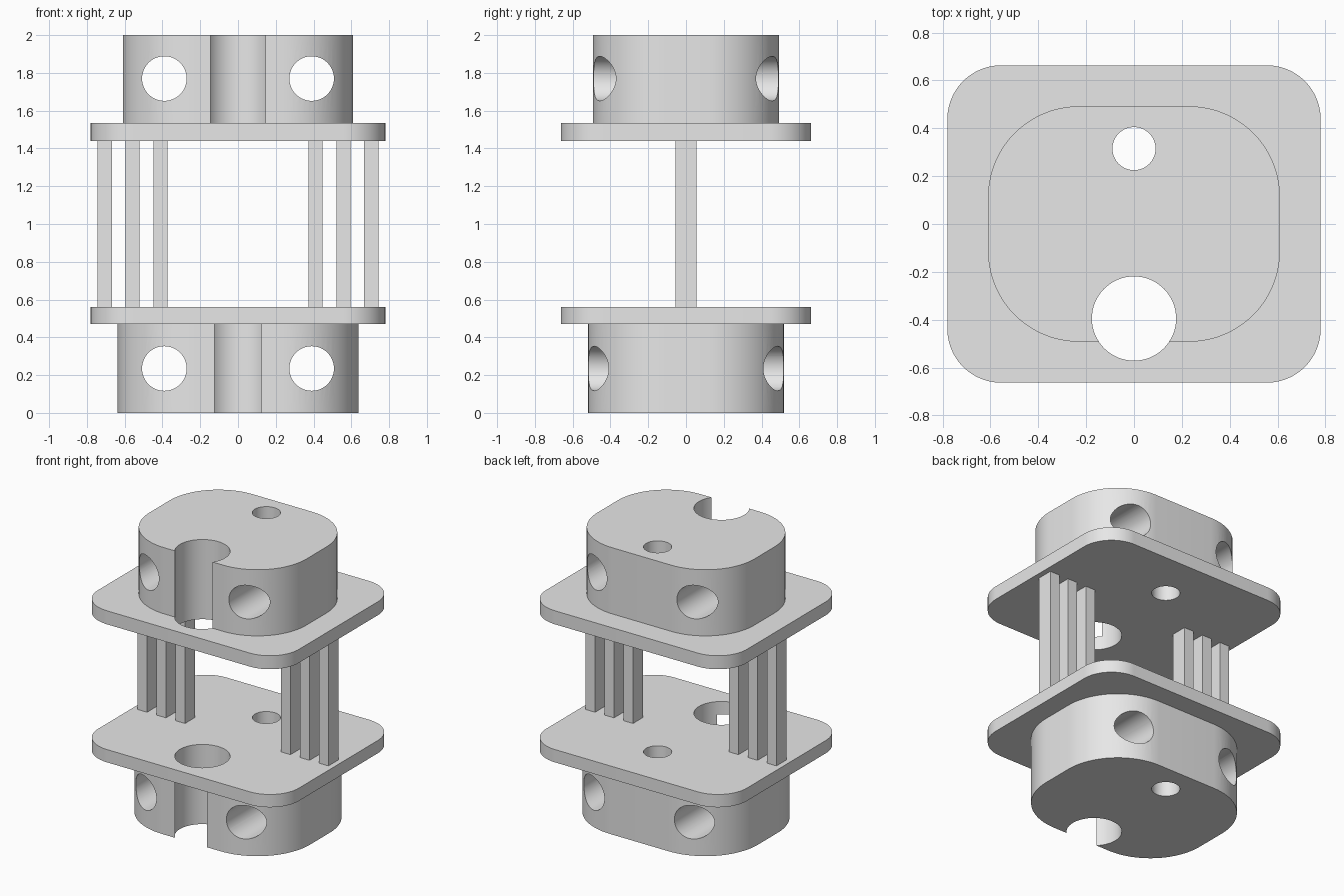
import bpy, bmesh
from math import pi, cos, sin, radians
from mathutils import Matrix

cube = bpy.data.objects.get("Cube")
if cube:
    bpy.data.objects.remove(cube, do_unlink=True)

grey = bpy.data.materials.new("plain grey")
grey.use_nodes = True
grey.diffuse_color = (0.8, 0.8, 0.8, 1)
grey.node_tree.nodes["Principled BSDF"].inputs["Base Color"].default_value = grey.diffuse_color


def add_object(name, bm):
    bmesh.ops.recalc_face_normals(bm, faces=bm.faces)
    mesh = bpy.data.meshes.new(name)
    bm.to_mesh(mesh)
    bm.free()
    mesh.materials.append(grey)
    obj = bpy.data.objects.new(name, mesh)
    bpy.context.collection.objects.link(obj)
    return obj


def rounded_slab(name, hx, hy, radius, z0, z1, steps=20):
    """Rounded rectangle extruded from z0 to z1."""
    bm = bmesh.new()
    verts = []
    for i, (sx, sy) in enumerate([(1, 1), (-1, 1), (-1, -1), (1, -1)]):
        for k in range(steps + 1):
            a = (i + k / steps) * pi / 2
            verts.append(bm.verts.new((sx * (hx - radius) + radius * cos(a),
                                       sy * (hy - radius) + radius * sin(a), z0)))
    base = bm.faces.new(verts)
    top = bmesh.ops.extrude_face_region(bm, geom=[base], use_keep_orig=True)
    moved = [g for g in top["geom"] if isinstance(g, bmesh.types.BMVert)]
    bmesh.ops.translate(bm, verts=moved, vec=(0, 0, z1 - z0))
    return add_object(name, bm)


def cutter(name, radius, centre, along_y=False):
    """Hidden cylinder, long enough to pass right through."""
    turn = Matrix.Rotation(pi / 2 if along_y else 0, 4, "X")
    bm = bmesh.new()
    bmesh.ops.create_cone(bm, cap_ends=True, segments=64, radius1=radius, radius2=radius,
                          depth=6, matrix=Matrix.Translation(centre) @ turn)
    obj = add_object(name, bm)
    obj.hide_render = True
    return obj


def drill(obj, cutters):
    for c in cutters:
        mod = obj.modifiers.new("hole", "BOOLEAN")
        mod.operation = "DIFFERENCE"
        mod.solver = "EXACT"
        mod.object = c
    deps = bpy.context.evaluated_depsgraph_get()
    mesh = bpy.data.meshes.new_from_object(obj.evaluated_get(deps))
    obj.modifiers.clear()
    obj.data = mesh
    bpy.ops.object.select_all(action="DESELECT")
    obj.select_set(True)
    bpy.context.view_layer.objects.active = obj
    bpy.ops.object.shade_smooth_by_angle(angle=radians(30))


# Vertical holes shared by every layer
cutters = [cutter("front_hole_cutter", 0.176, (0, -0.395, 1)),
           cutter("back_hole_cutter", 0.09, (0, 0.315, 1))]
vertical = list(cutters)

# Mounting plates
for name, z0, z1 in [("lower_plate", 0.47, 0.56), ("upper_plate", 1.44, 1.535)]:
    drill(rounded_slab(name, 0.78, 0.663, 0.225, z0, z1), vertical)

# Hubs with a pair of horizontal bores each
for name, hx, hy, radius, z0, z1, bore_z in [
        ("lower_hub", 0.638, 0.52, 0.41, 0, 0.47, 0.235),
        ("upper_hub", 0.61, 0.492, 0.38, 1.535, 2, 1.77)]:
    bores = [cutter(name + "_bore_cutter", 0.118, (s * 0.39, 0, bore_z), True) for s in (-1, 1)]
    drill(rounded_slab(name, hx, hy, radius, z0, z1), vertical + bores)
    cutters += bores

for c in cutters:
    bpy.data.objects.remove(c, do_unlink=True)

# Three posts on each side between the plates
for side, label in [(1, "left"), (-1, "right")]:
    for place, x in [("outer", 0.705), ("middle", 0.558), ("inner", 0.41)]:
        bm = bmesh.new()
        bmesh.ops.create_cube(bm, size=1, matrix=Matrix.Translation((side * x, 0, 1))
                              @ Matrix.Diagonal((0.075, 0.112, 0.88, 1)))
        add_object(f"{label}_{place}_post", bm)
